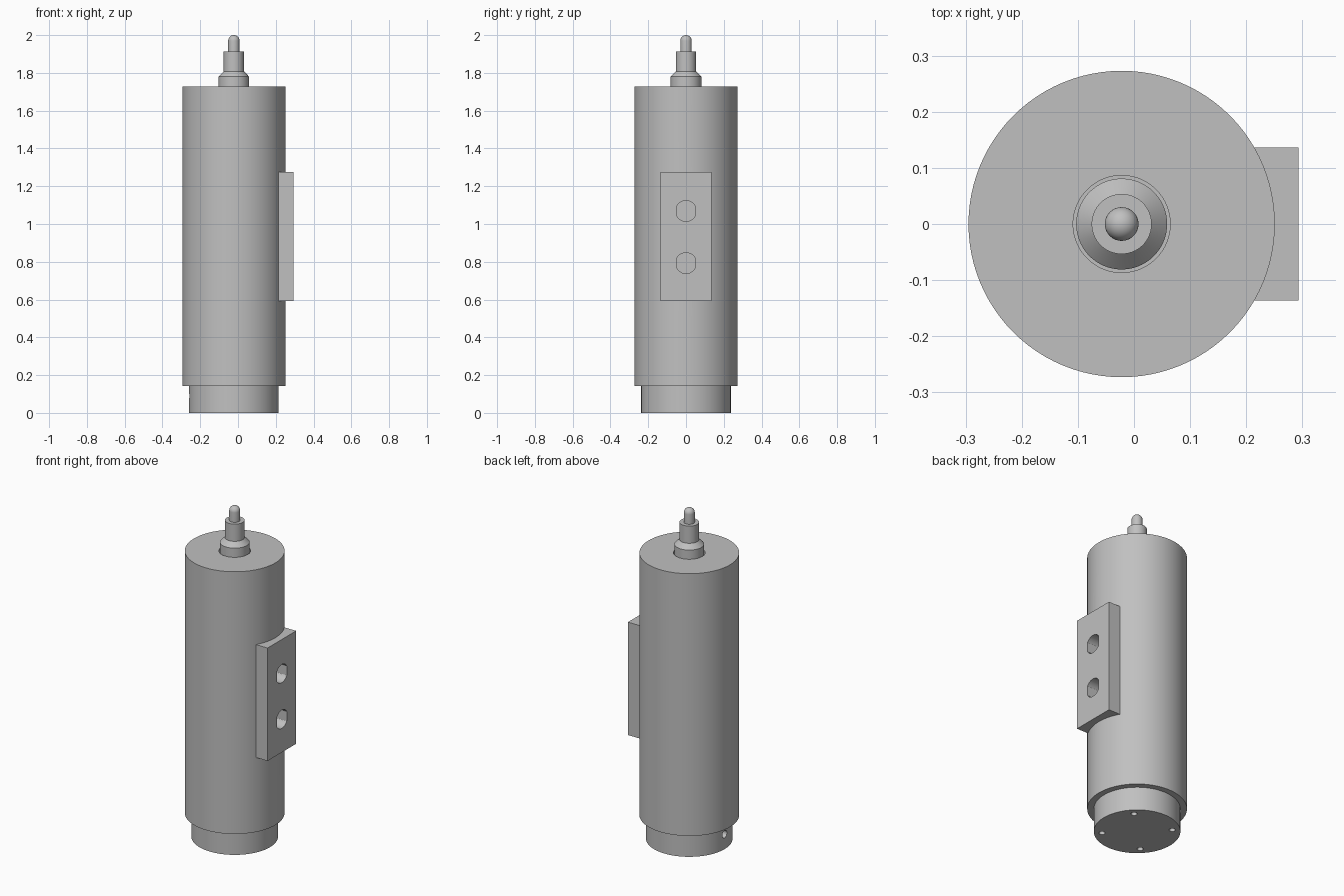
import bpy, bmesh, math
from mathutils import Matrix

if "Cube" in bpy.data.objects:
    bpy.data.objects.remove(bpy.data.objects["Cube"], do_unlink=True)

CX = -0.022          # axis of the round parts
SIDES = 96

grey = bpy.data.materials.new("plain grey")
grey.use_nodes = True
colour = (0.53, 0.53, 0.53, 1)
grey.diffuse_color = colour
grey.node_tree.nodes["Principled BSDF"].inputs["Base Color"].default_value = colour


def add_object(name, bm):
    bmesh.ops.remove_doubles(bm, verts=bm.verts, dist=1e-5)
    bmesh.ops.recalc_face_normals(bm, faces=bm.faces)
    mesh = bpy.data.meshes.new(name)
    bm.to_mesh(mesh)
    bm.free()
    mesh.materials.append(grey)
    obj = bpy.data.objects.new(name, mesh)
    bpy.context.collection.objects.link(obj)
    return obj


def lathe(name, profile):
    """Spin (radius, height) points around the main axis."""
    bm = bmesh.new()
    verts = [bm.verts.new((CX + r, 0, z)) for r, z in profile]
    edges = [bm.edges.new(pair) for pair in zip(verts, verts[1:])]
    bmesh.ops.spin(bm, geom=verts + edges, cent=(CX, 0, 0), axis=(0, 0, 1),
                   angle=math.tau, steps=SIDES, use_merge=True)
    return add_object(name, bm)


def box(name, lo, hi):
    bm = bmesh.new()
    size = [b - a for a, b in zip(lo, hi)]
    mid = [(a + b) / 2 for a, b in zip(lo, hi)]
    bmesh.ops.create_cube(bm, size=1, matrix=Matrix.Translation(mid) @ Matrix.Diagonal((*size, 1)))
    return add_object(name, bm)


def rod(name, radius, depth, centre, along_x=False, half_width=None):
    """Cylinder cutter, optionally with two flattened sides."""
    bm = bmesh.new()
    turn = Matrix.Rotation(math.pi / 2, 4, 'Y') if along_x else Matrix()
    bmesh.ops.create_cone(bm, cap_ends=True, segments=48, radius1=radius, radius2=radius,
                          depth=depth, matrix=turn)
    if half_width:
        for side in (1, -1):
            cut = bmesh.ops.bisect_plane(bm, geom=bm.verts[:] + bm.edges[:] + bm.faces[:],
                                         plane_co=(0, side * half_width, 0),
                                         plane_no=(0, side, 0), clear_outer=True)
            rim = [e for e in cut["geom_cut"] if isinstance(e, bmesh.types.BMEdge)]
            bmesh.ops.holes_fill(bm, edges=list({e for e in bm.edges if e.is_boundary} | set(rim)))
    bmesh.ops.translate(bm, verts=bm.verts, vec=centre)
    obj = add_object(name, bm)
    obj.hide_render = True
    return obj


def carve(obj, cutters):
    bpy.context.view_layer.objects.active = obj
    for cutter in cutters:
        mod = obj.modifiers.new("hole", 'BOOLEAN')
        mod.operation, mod.solver, mod.object = 'DIFFERENCE', 'EXACT', cutter
        bpy.ops.object.modifier_apply(modifier=mod.name)


# Main cylinder with narrower foot and a shallow pocket in the top
body = lathe("cylinder_body", [(0, 0), (0.237, 0), (0.237, 0.143), (0.273, 0.143),
                               (0.273, 1.727), (0.0865, 1.727), (0.0865, 1.63), (0, 1.63)])

# Stepped plunger with a rounded tip
dome = [(0.03 * math.cos(a), 1.97 + 0.03 * math.sin(a))
        for a in (math.pi / 2 * i / 10 for i in range(10))] + [(0, 2.0)]
plunger = lathe("plunger", [(0, 1.62), (0.081, 1.62), (0.081, 1.78), (0.0535, 1.808),
                            (0.0535, 1.912), (0.03, 1.912)] + dome)

# Side mounting plate
plate = box("mounting_plate", (0.19, -0.136, 0.593), (0.293, 0.136, 1.275))

# Flat-sided holes through the plate into the body
slots = [rod("slot_cutter", 0.055, 0.2, (0.24, 0, z), True, 0.047) for z in (0.793, 1.069)]

# Four small holes under the foot and one in its side
pins = [rod("pin_cutter", 0.017, 0.16,
            (CX + 0.193 * math.cos(a), 0.193 * math.sin(a), 0), False)
        for a in (math.pi / 4 + math.pi / 2 * i for i in range(4))]
port = rod("port_cutter", 0.022, 0.16, (CX - 0.237, 0, 0.09), True)

carve(body, slots + pins + [port])
carve(plate, slots)
for cutter in slots + pins + [port]:
    bpy.data.objects.remove(cutter, do_unlink=True)

# Smooth round walls, sharp rims
for obj in (body, plunger, plate):
    bpy.ops.object.select_all(action='DESELECT')
    obj.select_set(True)
    bpy.context.view_layer.objects.active = obj
    bpy.ops.object.shade_smooth_by_angle(angle=math.radians(25))
